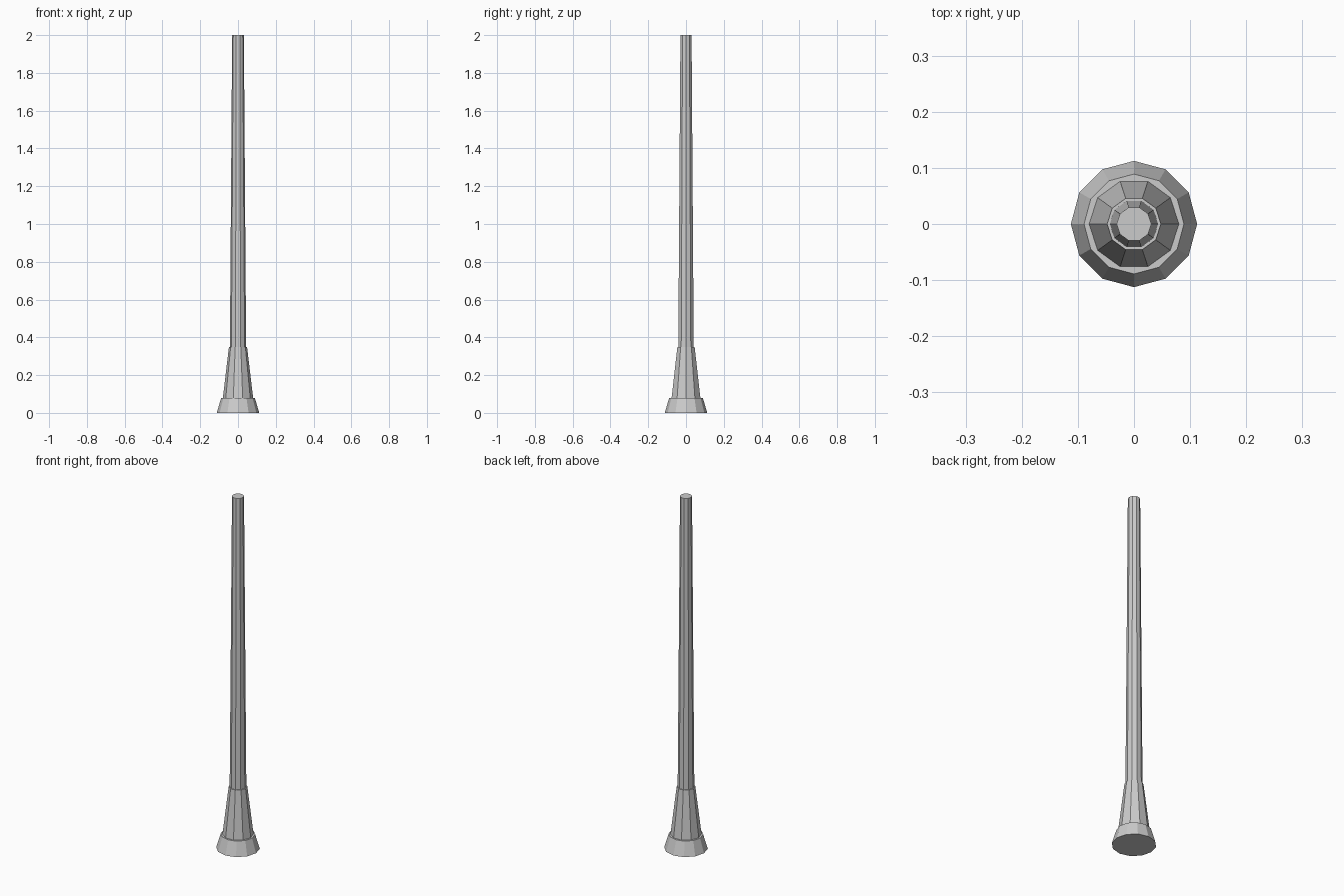
import bpy

if "Cube" in bpy.data.objects:
    bpy.data.objects.remove(bpy.data.objects["Cube"])


def tapered_part(name, sides, r_bottom, r_top, z_bottom, z_top):
    """Flat-shaded tapered prism with a corner on +x."""
    bpy.ops.mesh.primitive_cone_add(
        vertices=sides, radius1=r_bottom, radius2=r_top,
        depth=z_top - z_bottom, location=(0, 0, (z_bottom + z_top) / 2))
    part = bpy.context.object
    part.name = name
    part.rotation_euler.z = 0
    # Spin so the first corner lies on +x (cones start on +y)
    part.rotation_euler.z = -1.5707963
    return part


# Wide foot
tapered_part("base_foot", 12, 0.1125, 0.089, 0.0, 0.08)
# Flared collar above the foot
tapered_part("base_collar", 10, 0.08, 0.048, 0.08, 0.35)
# Long slim pole
tapered_part("pole", 10, 0.043, 0.031, 0.35, 2.0)
